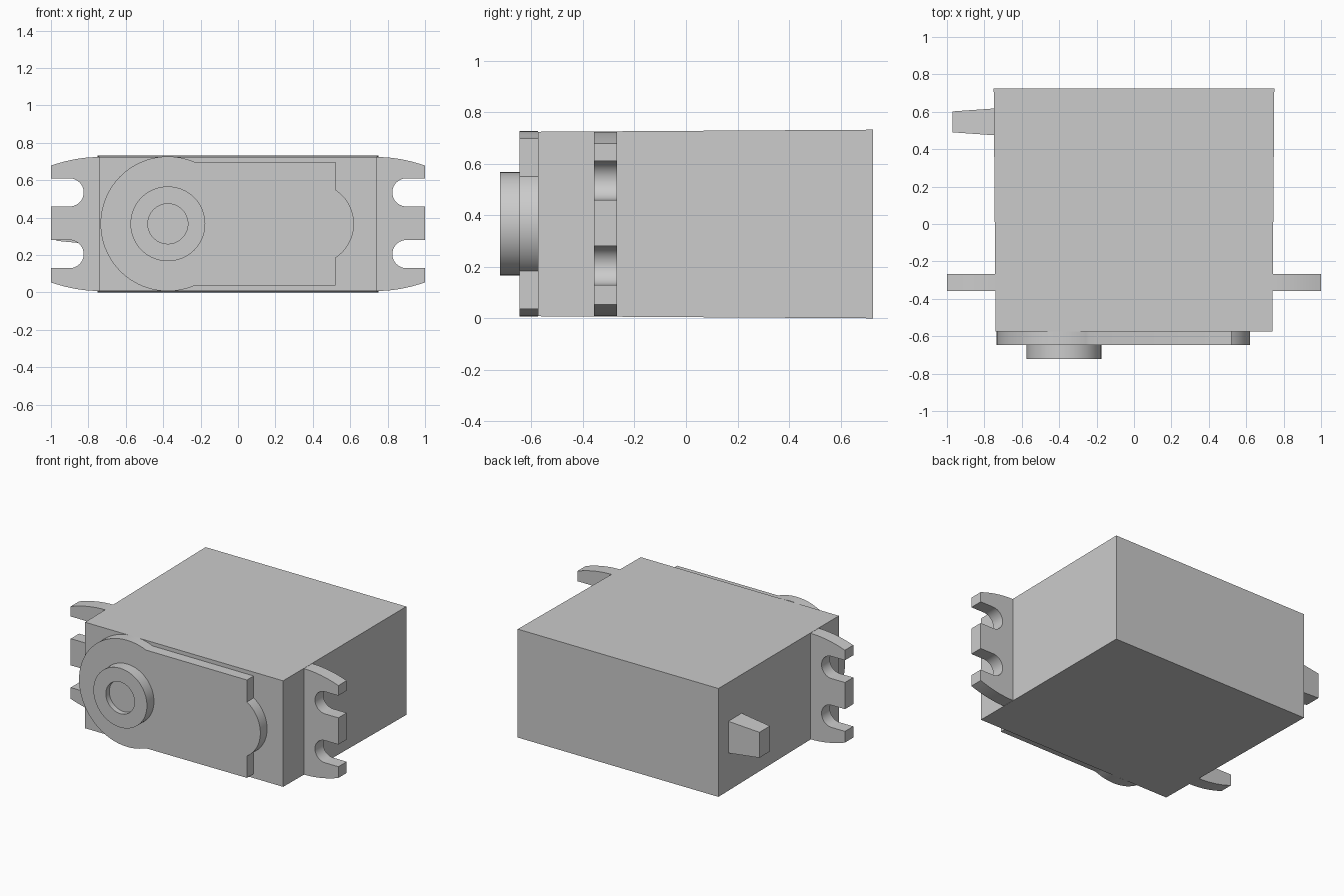
import bpy, bmesh, math

if "Cube" in bpy.data.objects:
    bpy.data.objects.remove(bpy.data.objects["Cube"])

CZ = 0.366          # mid height of the case
SHAFT_X = -0.375    # output shaft position


def finish(bm, name, smooth=True):
    bmesh.ops.recalc_face_normals(bm, faces=bm.faces[:])
    mesh = bpy.data.meshes.new(name)
    bm.to_mesh(mesh)
    bm.free()
    ob = bpy.data.objects.new(name, mesh)
    bpy.context.collection.objects.link(ob)
    if smooth:
        bpy.ops.object.select_all(action='DESELECT')
        ob.select_set(True)
        bpy.context.view_layer.objects.active = ob
        bpy.ops.object.shade_smooth_by_angle(angle=math.radians(25))
    return ob


def arc(cx, cz, r, a0, a1, n):
    angles = [math.radians(a0 + (a1 - a0) * i / n) for i in range(n + 1)]
    return [(cx + r * math.cos(a), cz + r * math.sin(a)) for a in angles]


def prism(name, profile, y0, y1):
    """Extrude an xz profile from y0 to y1."""
    bm = bmesh.new()
    face = bm.faces.new([bm.verts.new((x, y0, z)) for x, z in profile])
    new = bmesh.ops.extrude_face_region(bm, geom=[face], use_keep_orig=True)['geom']
    bmesh.ops.translate(bm, vec=(0, y1 - y0, 0),
                        verts=[v for v in new if isinstance(v, bmesh.types.BMVert)])
    return finish(bm, name)


def frustum(name, ring_a, ring_b):
    """Join two four-point rings into a tapered block."""
    bm = bmesh.new()
    a = [bm.verts.new(p) for p in ring_a]
    b = [bm.verts.new(p) for p in ring_b]
    bm.faces.new(a)
    bm.faces.new(b)
    for i in range(4):
        j = (i + 1) % 4
        bm.faces.new((a[i], a[j], b[j], b[i]))
    return finish(bm, name, smooth=False)


CORNERS = [(-1, -1), (1, -1), (1, 1), (-1, 1)]

# Case, slightly wider and taller at the back
frustum("case",
        [(0.74 * u, -0.575, CZ + 0.358 * v) for u, v in CORNERS],
        [(0.75 * u, 0.725, CZ + 0.366 * v) for u, v in CORNERS])

# Cable exit on the left side, tapering outward
frustum("cable_exit",
        [(-0.74, 0.546 + 0.072 * u, 0.362 + 0.108 * v) for u, v in CORNERS],
        [(-0.97, 0.546 + 0.056 * u, 0.362 + 0.086 * v) for u, v in CORNERS])

# Mounting ears with two open slots, mirrored to both sides
edge = [(0.74 + 0.26 * i / 10, 0.358 - 0.046 * (i / 10) ** 2) for i in range(11)]
ear = [(0.72, CZ - 0.358)] + [(x, CZ - h) for x, h in edge]
for slot_z in (0.205, 0.535):
    ear += [(1.0, slot_z - 0.075)]
    ear += arc(0.90, slot_z, 0.075, 270, 90, 20)
    ear += [(1.0, slot_z + 0.075)]
ear += [(x, CZ + h) for x, h in reversed(edge)] + [(0.72, CZ + 0.358)]
ears = prism("mounting_ears", ear, -0.357, -0.268)
ears.modifiers.new("mirror", 'MIRROR').use_clip = False

# Raised front plate: large disc, straight sides, small rounded end
a = math.degrees(math.acos(0.14 / 0.36))
b = math.degrees(math.asin(0.183 / 0.217))
plate = arc(SHAFT_X, CZ + 0.001, 0.36, a, 360 - a, 56)
plate += [(0.52, 0.037), (0.52, CZ - 0.182)]
plate += arc(0.403, CZ + 0.001, 0.217, -b, b, 24)
plate += [(0.52, CZ + 0.184), (0.52, 0.698)]
prism("front_plate", plate, -0.647, -0.575)

# Output boss with a shallow recess, turned around the shaft axis
bm = bmesh.new()
section = [(0, -0.685), (0.107, -0.685), (0.107, -0.722), (0.20, -0.722), (0.20, -0.64)]
verts = [bm.verts.new((SHAFT_X + r, y, CZ + 0.001)) for r, y in section]
edges = [bm.edges.new(p) for p in zip(verts, verts[1:])]
bmesh.ops.spin(bm, geom=verts + edges, cent=(SHAFT_X, 0, CZ + 0.001), axis=(0, 1, 0),
               angle=2 * math.pi, steps=64, use_merge=True)
bmesh.ops.remove_doubles(bm, verts=bm.verts[:], dist=0.0005)
finish(bm, "output_boss")
